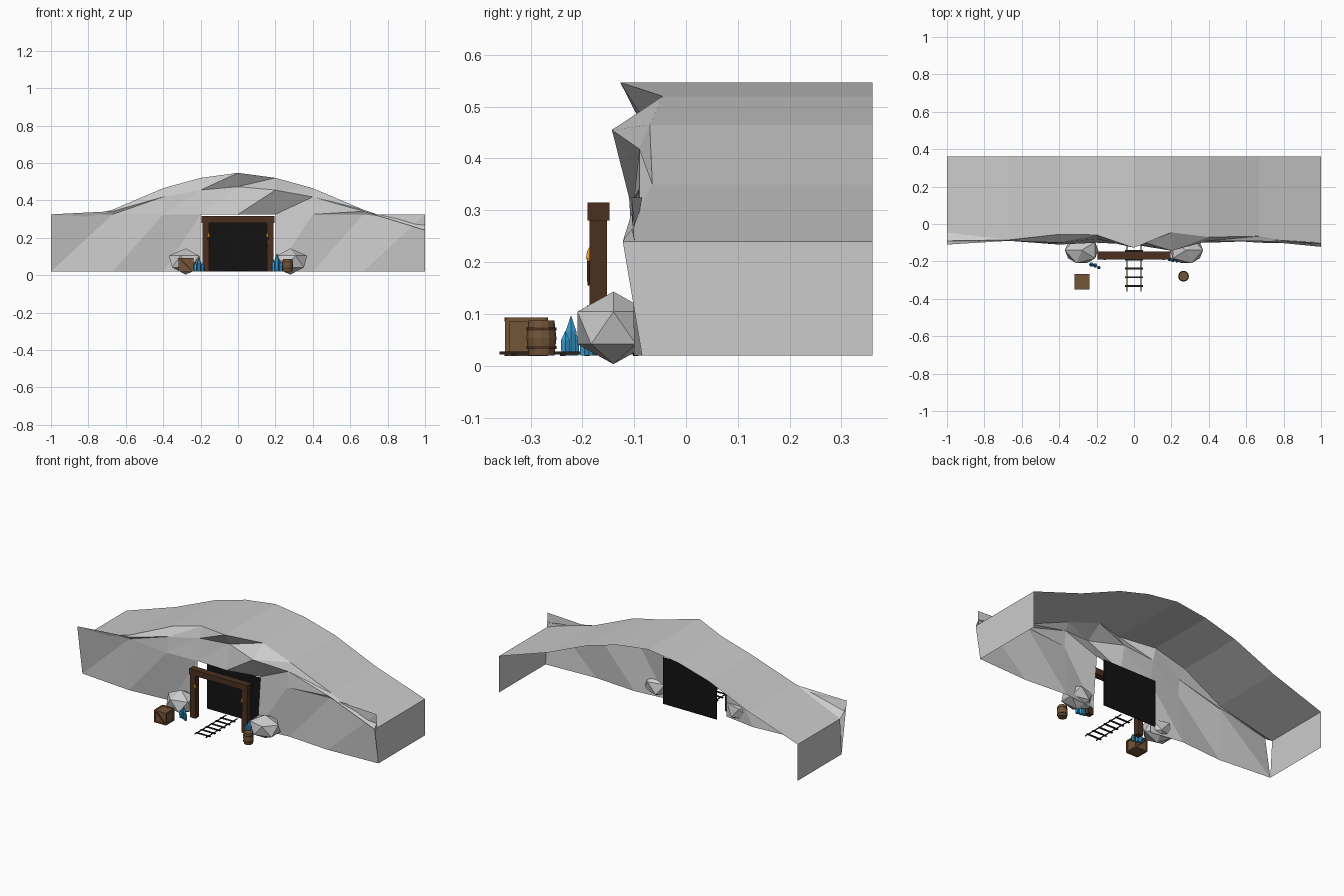
import bpy, bmesh, math
from mathutils import Vector

if "Cube" in bpy.data.objects:
    bpy.data.objects.remove(bpy.data.objects["Cube"])


def material(name, r, g, b):
    m = bpy.data.materials.new(name)
    m.diffuse_color = (r, g, b, 1)
    m.use_nodes = True
    m.node_tree.nodes["Principled BSDF"].inputs["Base Color"].default_value = m.diffuse_color
    return m


DARK_WOOD = material("dark_wood", 0.07, 0.03, 0.015)
WOOD = material("wood", 0.17, 0.09, 0.04)
BLACK = material("black", 0.006, 0.006, 0.006)
TIE = material("track_brown", 0.025, 0.015, 0.01)
BLUE = material("crystal_blue", 0.04, 0.32, 0.62)
FLAME = material("flame_orange", 0.9, 0.35, 0.03)


def finish(bm, name, mat=None):
    me = bpy.data.meshes.new(name)
    bm.to_mesh(me)
    bm.free()
    if mat:
        me.materials.append(mat)
    ob = bpy.data.objects.new(name, me)
    bpy.context.collection.objects.link(ob)
    return ob


def box(name, x, y, z, mat):
    """Box from (min, max) ranges."""
    bm = bmesh.new()
    bmesh.ops.create_cube(bm, size=1)
    for v in bm.verts:
        v.co = Vector([r[0] if c < 0 else r[1] for c, r in zip(v.co, (x, y, z))])
    return finish(bm, name, mat)


def lathe(name, profile, center, sides, mat):
    """Turned solid from (radius, z) pairs."""
    bm = bmesh.new()
    rings = []
    for r, z in profile:
        rings.append([bm.verts.new((center[0] + r * math.cos(2 * math.pi * i / sides),
                                    center[1] + r * math.sin(2 * math.pi * i / sides), z))
                      for i in range(sides)])
    for a, b in zip(rings, rings[1:]):
        for i in range(sides):
            j = (i + 1) % sides
            bm.faces.new((a[i], a[j], b[j], b[i]))
    bm.faces.new(rings[0][::-1])
    bm.faces.new(rings[-1])
    bmesh.ops.remove_doubles(bm, verts=bm.verts, dist=1e-5)
    return finish(bm, name, mat)


# Cliff: rough front sheet with a doorway, arched roof and low side walls
BASE, LINTEL, BACK = 0.02, 0.325, 0.36
cols = [-1, -0.67, -0.4, -0.2, 0, 0.2, 0.4, 0.67, 1]
crest = [0.24, 0.35, 0.465, 0.52, 0.547, 0.52, 0.465, 0.35, 0.24]
depth = [
    [-0.06, -0.09, -0.07, -0.1, -0.1, -0.1, -0.08, -0.1, -0.085],
    [-0.11, -0.08, -0.11, -0.1, -0.11, -0.07, -0.1, -0.08, -0.105],
    [-0.09, -0.09, -0.1, -0.08, -0.08, -0.143, -0.09, -0.09, -0.1],
    [-0.045, -0.085, -0.055, -0.058, -0.127, -0.045, -0.07, -0.065, -0.122],
]
bm = bmesh.new()
grid = []
for r, ys in enumerate(depth):
    row = []
    for x, top, y in zip(cols, crest, ys):
        z = (BASE, LINTEL, LINTEL + (top - LINTEL) * 2 / 3, top)[r]
        row.append(bm.verts.new((x, y, z)))
    grid.append(row)
back = [bm.verts.new((x, BACK, z)) for x, z in zip(cols, crest)]
for r in range(3):
    for c in range(8):
        if r == 0 and c in (3, 4):      # doorway
            continue
        a, b, d, e = grid[r][c], grid[r][c + 1], grid[r + 1][c + 1], grid[r + 1][c]
        bm.faces.new((a, b, d))
        bm.faces.new((a, d, e))
for c in range(8):
    bm.faces.new((grid[3][c], grid[3][c + 1], back[c + 1], back[c]))
for c in (0, 8):
    foot = bm.verts.new((cols[c], BACK, BASE))
    bm.faces.new((grid[0][c], foot, back[c], grid[3][c]))
bmesh.ops.delete(bm, geom=[v for v in bm.verts if not v.link_faces], context='VERTS')
finish(bm, "cliff")

# Dark tunnel backdrop
box("tunnel_darkness", (-0.18, 0.18), (-0.04, -0.035), (0.02, 0.30), BLACK)

# Timber frame, torches and boulders on both sides
box("lintel_beam", (-0.195, 0.195), (-0.19, -0.148), (0.28, 0.315), DARK_WOOD)
for side, s in (("left", -1), ("right", 1)):
    box(side + "_post", sorted((s * 0.155, s * 0.19)), (-0.186, -0.152), (0.02, 0.282), DARK_WOOD)
    lathe(side + "_torch_handle", [(0.004, 0.155), (0.005, 0.205)], (s * 0.157, -0.187), 6, DARK_WOOD)
    lathe(side + "_torch_flame", [(0.003, 0.197), (0.008, 0.208), (0.006, 0.22), (0, 0.23)],
          (s * 0.157, -0.186), 6, FLAME)
    bm = bmesh.new()
    bmesh.ops.create_icosphere(bm, subdivisions=1, radius=1)
    for v in bm.verts:
        v.co = Vector((s * (0.28 + 0.1 * v.co.x), -0.14 + 0.082 * v.co.y, 0.073 + 0.07 * v.co.z))
    bmesh.ops.recalc_face_normals(bm, faces=bm.faces)
    finish(bm, side + "_boulder")

# Track: two rails on cross ties
for s in (-1, 1):
    box("rail", (s * 0.038 - 0.002, s * 0.038 + 0.002), (-0.36, -0.06), (0.022, 0.027), TIE)
for i in range(6):
    y = -0.332 + i * 0.047
    box("track_tie", (-0.048, 0.048), (y - 0.005, y + 0.005), (0.019, 0.024), TIE)

# Crystal clusters
crystals = [(-0.228, -0.217, 0.013, 0.07), (-0.208, -0.222, 0.012, 0.097), (-0.188, -0.233, 0.01, 0.067),
            (0.19, -0.188, 0.011, 0.085), (0.208, -0.19, 0.014, 0.118), (0.23, -0.196, 0.011, 0.08)]
for x, y, r, top in crystals:
    lathe("crystal", [(r * 0.85, 0.02), (r, 0.02 + (top - 0.02) * 0.6), (0, top)], (x, y), 6, BLUE)

# Crate with edge battens and diagonal braces
cx, cy, cz = -0.278, -0.308, 0.056
h, t = 0.036, 0.004
box("crate", (cx - 0.034, cx + 0.034), (cy - 0.037, cy + 0.037), (0.022, 0.09), WOOD)
for a in (-1, 1):
    for b in (-1, 1):
        X, Y, Z = cx + a * h, cy + a * (h + 0.002), cz + b * (h - 0.003)
        box("crate_upright", (X - t, X + t), (cy + b * 0.037 - t, cy + b * 0.037 + t), (0.02, 0.092), WOOD)
        box("crate_batten_x", (cx - h, cx + h), (Y - t, Y + t), (Z - t, Z + t), WOOD)
        box("crate_batten_y", (X - t, X + t), (cy - h, cy + h), (Z - t, Z + t), WOOD)
    brace = box("crate_brace", (-0.044, 0.044), (-0.003, 0.003), (-0.004, 0.004), DARK_WOOD)
    brace.location = (cx, cy + a * 0.037, cz)
    brace.rotation_euler = (0, math.radians(45), 0)

# Barrel with two hoops
spot = (0.265, -0.279)
lathe("barrel", [(0.025, 0.02), (0.029, 0.053), (0.025, 0.087)], spot, 12, WOOD)
for z in (0.035, 0.071):
    lathe("barrel_hoop", [(0.029, z - 0.003), (0.029, z + 0.003)], spot, 12, DARK_WOOD)
